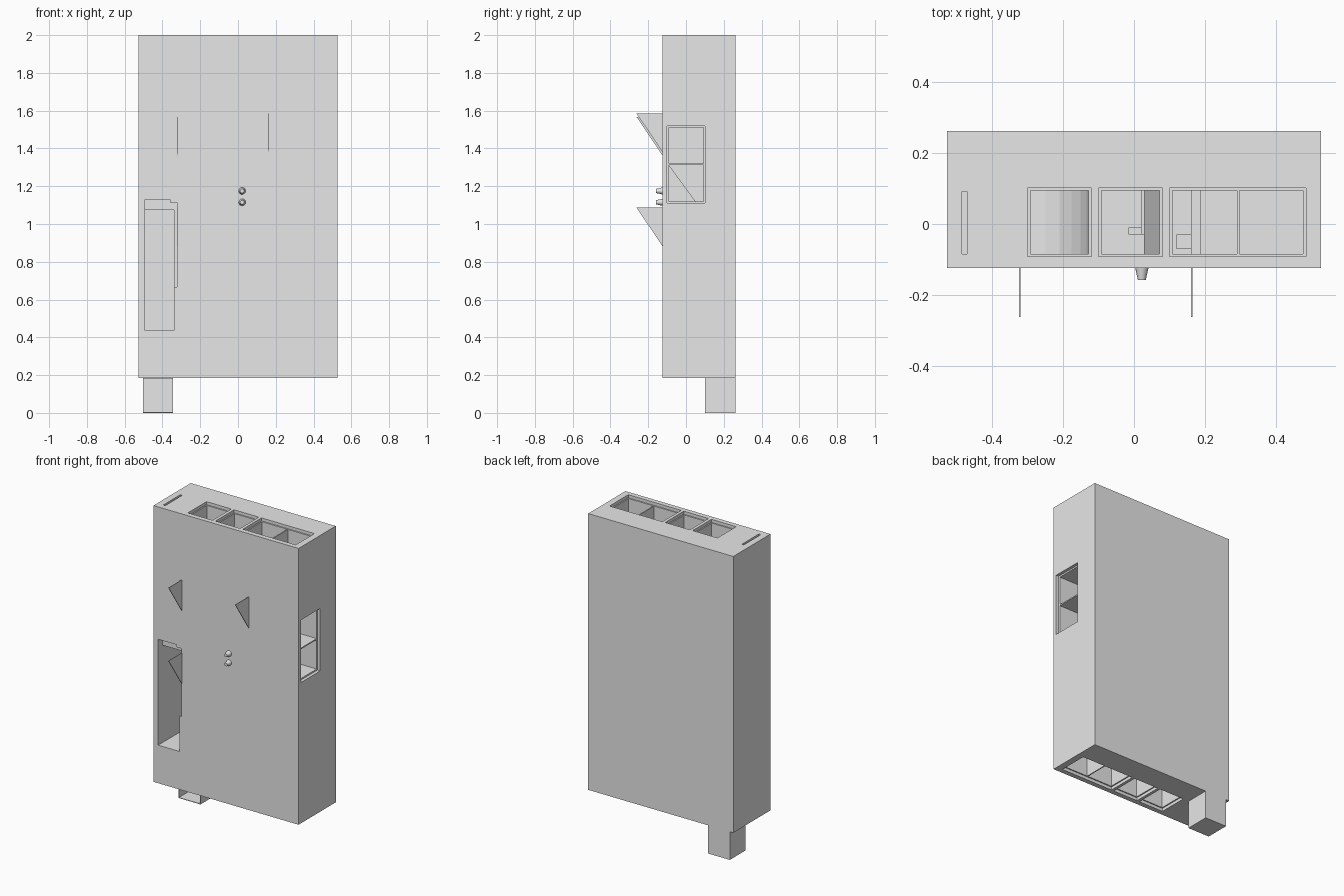
import bpy, bmesh, math

if "Cube" in bpy.data.objects:
    bpy.data.objects.remove(bpy.data.objects["Cube"], do_unlink=True)

grey = bpy.data.materials.new("plain grey")
grey.use_nodes = True
grey.diffuse_color = (0.8, 0.8, 0.8, 1)
grey.node_tree.nodes["Principled BSDF"].inputs["Base Color"].default_value = (0.8, 0.8, 0.8, 1)


def finish(name, bm):
    bmesh.ops.recalc_face_normals(bm, faces=bm.faces)
    mesh = bpy.data.meshes.new(name)
    bm.to_mesh(mesh)
    bm.free()
    mesh.materials.append(grey)
    obj = bpy.data.objects.new(name, mesh)
    bpy.context.scene.collection.objects.link(obj)
    return obj


def boxes(name, *ranges):
    """One object made of boxes given as (x0, x1, y0, y1, z0, z1)."""
    bm = bmesh.new()
    for x0, x1, y0, y1, z0, z1 in ranges:
        vs = bmesh.ops.create_cube(bm, size=1)["verts"]
        for v in vs:
            v.co = (x1 if v.co.x > 0 else x0,
                    y1 if v.co.y > 0 else y0,
                    z1 if v.co.z > 0 else z0)
    return finish(name, bm)


def prism(name, points, axis, lo, hi):
    """Extrude an outline along x (points are y, z) or y (points are x, z)."""
    bm = bmesh.new()
    place = (lambda p: (lo, *p)) if axis == "x" else (lambda p: (p[0], lo, p[1]))
    face = bm.faces.new([bm.verts.new(place(p)) for p in points])
    out = bmesh.ops.extrude_face_region(bm, geom=[face])["geom"]
    move = (hi - lo, 0, 0) if axis == "x" else (0, hi - lo, 0)
    bmesh.ops.translate(bm, vec=move, verts=[g for g in out if isinstance(g, bmesh.types.BMVert)])
    return finish(name, bm)


def cut(obj, *ranges):
    cutter = boxes("cutter", *ranges)
    cutter.hide_render = True
    mod = obj.modifiers.new("cut", "BOOLEAN")
    mod.operation, mod.solver, mod.object = "DIFFERENCE", "EXACT", cutter
    bpy.context.view_layer.objects.active = obj
    bpy.ops.object.modifier_apply(modifier=mod.name)
    bpy.data.objects.remove(cutter, do_unlink=True)


FRONT, BACK, LOW, TOP, SIDE = -0.124, 0.262, 0.185, 2.0, 0.527
cabinet = boxes("cabinet", (-SIDE, SIDE, FRONT, BACK, LOW, TOP))

# Shallow rims round the top, bottom and side openings, and the front hatch
frames = [(-0.30, -0.12), (-0.10, 0.08), (0.10, 0.484)]
panes = [(-0.292, -0.128), (-0.092, 0.072), (0.108, 0.290), (0.297, 0.476)]
cut(cabinet,
    *[(a, b, -0.092, 0.102, TOP - 0.02, 2.1) for a, b in frames],
    *[(a, b, -0.092, 0.102, 0.1, LOW + 0.02) for a, b in frames],
    (SIDE - 0.02, 0.6, -0.10, 0.10, 1.11, 1.52),
    (-0.493, -0.36, -0.2, -0.08, 0.9, 1.13))
cut(cabinet, (-0.45, -0.322, -0.2, -0.08, 0.667, 1.115))

# Deep compartments behind the rims
cut(cabinet,
    *[(a, b, -0.084, 0.094, TOP - 0.40, 2.1) for a, b in panes],
    *[(a, b, -0.084, 0.094, 0.1, LOW + 0.24) for a, b in panes],
    (0.22, 0.6, -0.09, 0.092, 1.12, 1.312),
    (0.22, 0.6, -0.09, 0.092, 1.32, 1.51),
    (-0.493, -0.34, -0.2, 0.20, 0.435, 1.075),
    (-0.484, -0.470, -0.085, 0.092, 1.7, 2.1))

# Curved chute in the first compartment
arc = [(-0.292 + 0.164 * math.sin(math.radians(t)),
        1.90 - 0.20 * math.cos(math.radians(t))) for t in range(0, 91, 15)]
prism("curved_chute", arc + [(-0.128, 1.60), (-0.292, 1.60)], "y", -0.084, 0.094)

# Ramp and small ledges in the other compartments
prism("steep_ramp", [(0.03, 1.60), (0.072, 1.60), (0.072, 1.80)], "y", -0.084, 0.094)
boxes("latch", (-0.015, 0.02, -0.03, -0.01, 1.60, 1.66), (0.02, 0.03, -0.03, 0.094, 1.60, 1.68))
boxes("ledges", (0.12, 0.16, -0.07, -0.03, 1.60, 1.66), (0.16, 0.188, -0.084, 0.094, 1.60, 1.70))
prism("inner_gusset", [(-0.09, 1.12), (0.05, 1.12), (-0.09, 1.312)], "x", 0.22, 0.23)

# Triangular fins on the front
for name, x, z in (("upper_right_fin", -0.322, 1.567),
                   ("upper_left_fin", 0.163, 1.585),
                   ("lower_fin", -0.322, 1.087)):
    prism(name, [(FRONT, z), (-0.262, z), (FRONT, z - 0.205)], "x", x - 0.002, x + 0.002)

# Two tapered buttons
for name, z in (("upper_button", 1.175), ("lower_button", 1.115)):
    bm = bmesh.new()
    bmesh.ops.create_cone(bm, cap_ends=True, segments=16, radius1=0.019, radius2=0.011, depth=0.036)
    button = finish(name, bm)
    button.location = (0.022, FRONT - 0.016, z)
    button.rotation_euler.x = math.pi / 2
    bpy.ops.object.select_all(action="DESELECT")
    button.select_set(True)
    bpy.context.view_layer.objects.active = button
    bpy.ops.object.shade_smooth_by_angle()

# Outlet below the cabinet, open at the front
outlet = boxes("outlet", (-0.502, -0.343, 0.10, BACK, 0, LOW))
cut(outlet, (-0.499, -0.346, 0.0, BACK - 0.004, 0.004, LOW - 0.002))
